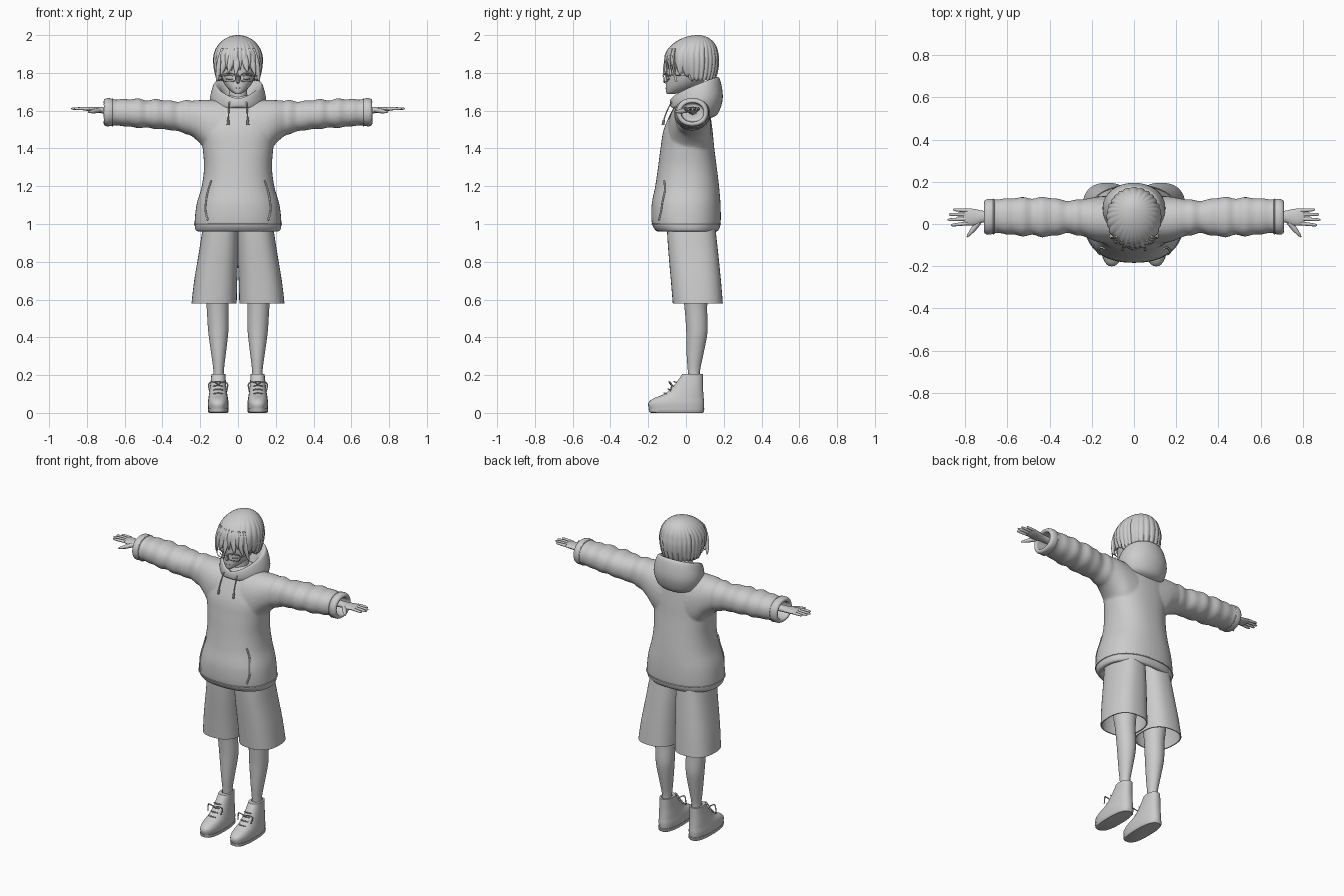
import bpy, bmesh, math
from mathutils import Vector

if "Cube" in bpy.data.objects:
    bpy.data.objects.remove(bpy.data.objects["Cube"])

GREY = (0.6, 0.6, 0.6, 1)
mat = bpy.data.materials.new("plain grey")
mat.use_nodes = True
mat.diffuse_color = GREY
mat.node_tree.nodes["Principled BSDF"].inputs["Base Color"].default_value = GREY


def finish(name, data, mirror=False, angle=40):
    ob = bpy.data.objects.new(name, data)
    bpy.context.collection.objects.link(ob)
    data.materials.append(mat)
    if mirror:
        ob.modifiers.new("mirror", "MIRROR")
    if data.id_type == "MESH":
        bpy.ops.object.select_all(action="DESELECT")
        ob.select_set(True)
        bpy.context.view_layer.objects.active = ob
        bpy.ops.object.shade_smooth_by_angle(angle=math.radians(angle))
    return ob


def blend(rows, steps=4):
    """Smooth interpolation between rows of numbers."""
    out = []
    for i in range(len(rows) - 1):
        a, b, c, d = (rows[min(max(j, 0), len(rows) - 1)] for j in range(i - 1, i + 3))
        for k in range(steps):
            t = k / steps
            out.append([q + t * (r - p) / 2 + t * t * (2 * p - 5 * q + 4 * r - s) / 2
                        + t ** 3 * (3 * q - p - 3 * r + s) / 2 for p, q, r, s in zip(a, b, c, d)])
    return out + [list(rows[-1])]


def oval(a, n, power):
    c, s = math.cos(a), math.sin(a)
    f = lambda v: math.copysign(abs(v) ** (2 / power), v)
    return f(c), f(s)


def add_loft(bm, rings, caps=True):
    vs = [[bm.verts.new(p) for p in r] for r in rings]
    n = len(vs[0])
    for a, b in zip(vs, vs[1:]):
        for i in range(n):
            bm.faces.new((a[i], a[(i + 1) % n], b[(i + 1) % n], b[i]))
    if caps:
        bm.faces.new(vs[0][::-1])
        bm.faces.new(vs[-1])
    bmesh.ops.recalc_face_normals(bm, faces=bm.faces)


def rings_z(rows, power=2.0, n=32):
    """Rows are height, left, right, front, back."""
    return [[Vector(((l + r) / 2 + (r - l) / 2 * c, (f + b) / 2 + (b - f) / 2 * s, z))
             for c, s in (oval(2 * math.pi * i / n, n, power) for i in range(n))]
            for z, l, r, f, b in rows]


def rings_x(rows, power=2.0, n=32):
    """Rows are x, front, back, bottom, top."""
    return [[Vector((x, p.x, p.y)) for p in rings_z([(0, f, b, lo, hi)], power, n)[0]]
            for x, f, b, lo, hi in rows]


def part(name, *lofts, mirror=False, angle=40, caps=True):
    bm = bmesh.new()
    for rings in lofts:
        add_loft(bm, rings, caps)
    me = bpy.data.meshes.new(name)
    bm.to_mesh(me)
    bm.free()
    return finish(name, me, mirror, angle)


def cord(name, paths, radius, mirror=True, cyclic=False):
    cu = bpy.data.curves.new(name, "CURVE")
    cu.dimensions = "3D"
    cu.bevel_depth, cu.bevel_resolution, cu.use_fill_caps = radius, 2, True
    for path in paths:
        sp = cu.splines.new("POLY")
        pts = path if cyclic else blend(path, 5)
        sp.points.add(len(pts) - 1)
        for p, co in zip(sp.points, pts):
            p.co = (*co, 1)
        sp.use_cyclic_u = cyclic
    return finish(name, cu, mirror)


# Hoodie body: hollow hem, sloping shoulders
torso_rows = blend([(0.96, .222, -.155, .168), (1.0, .23, -.18, .183), (1.1, .22, -.182, .183),
                    (1.2, .192, -.163, .175), (1.3, .18, -.148, .163), (1.4, .187, -.135, .15),
                    (1.5, .2, -.118, .14), (1.6, .18, -.075, .125), (1.65, .12, -.045, .105),
                    (1.68, .07, -.025, .08)], 5)
body = [(z, -w, w, f, b) for z, w, f, b in torso_rows]
hollow = [(z, -w, w, f, b) for z, w, f, b in ((1.06, .18, -.12, .14), (0.96, .2, -.135, .148))]

# Sleeves: flared armpit, soft folds, open cuff
sleeve = blend([(.08, -.1, .135, 1.3, 1.655), (.15, -.09, .132, 1.36, 1.657), (.2, -.075, .125, 1.425, 1.656),
                (.25, -.055, .115, 1.468, 1.652), (.3, -.045, .11, 1.486, 1.65), (.4, -.058, .124, 1.502, 1.656),
                (.52, -.055, .124, 1.51, 1.66), (.64, -.046, .12, 1.52, 1.662), (.7, -.045, .113, 1.52, 1.66)], 7)
for row in sleeve:
    x = row[0]
    if x > .25:
        fold = .004 * math.sin(x * 75) + .003 * math.sin(x * 47 + 1)
        row[1] -= fold
        row[2] += fold * .8
        row[3] -= fold * .6
        row[4] += fold
cuff = [(.712, -.042, .11, 1.523, 1.657), (.712, -.026, .094, 1.54, 1.641), (.6, -.026, .094, 1.545, 1.64)]
hoodie = part("hoodie", rings_z(hollow + body, 2.3, 48),
              rings_x(sleeve + cuff, 2.2), [[Vector((-p.x, p.y, p.z)) for p in r]
                                           for r in rings_x(sleeve + cuff, 2.2)], angle=60)
remesh = hoodie.modifiers.new("merge", "REMESH")
remesh.mode, remesh.voxel_size, remesh.use_smooth_shade = "VOXEL", .007, True
soft = hoodie.modifiers.new("soften", "SMOOTH")
soft.factor, soft.iterations = .5, 4


def on_torso(x, z, lift=.002):
    """Point on the front of the hoodie."""
    z0, w, f, b = min(torso_rows, key=lambda r: abs(r[0] - z))
    depth = (1 - min(abs(x) / w, 1) ** 2.3) ** (1 / 2.3)
    return (x, (f + b) / 2 - (b - f) / 2 * depth - lift, z)


# Pocket openings and hem seam
cord("pocket_edges", [[on_torso(x, z) for x, z in ((.142, 1.23), (.158, 1.18), (.17, 1.12), (.172, 1.07), (.16, 1.02))]], .005)
seam = rings_z([(1.0, -.231, .231, -.181, .184)], 2.3, 48)[0]
cord("hem_seam", [seam], .003, False, True)
cord("cuff_seams", [rings_x([(.665, -.047, .117, 1.518, 1.662)], 2.2)[0]], .003, True, True)

# Hood: a folded collar, low in front and high at the back
hood = []
for w, cy, d, front, back in blend([(.1, .04, .09, 1.61, 1.56), (.132, .045, .125, 1.62, 1.585),
                                    (.147, .055, .14, 1.64, 1.67), (.13, .05, .13, 1.662, 1.765),
                                    (.112, .045, .112, 1.66, 1.775), (.085, .04, .085, 1.645, 1.73),
                                    (.06, .03, .06, 1.64, 1.64)], 4):
    ring = []
    for i in range(48):
        a = 2 * math.pi * i / 48
        t = (1 - math.cos(a)) / 2
        ring.append(Vector((w * math.sin(a) * (1 - .15 * math.cos(a)), cy - d * math.cos(a),
                            front + (back - front) * t ** .7)))
    hood.append(ring)
part("hood", hood, angle=60)
cord("drawstrings", [[(.042, -.06, 1.665), (.047, -.085, 1.63), (.05, -.108, 1.58), (.053, -.122, 1.53)]], .0035)
part("drawstring_tips", rings_z([(1.525, .046, .06, -.129, -.115), (1.55, .045, .058, -.124, -.11)], n=8), mirror=True)

# Shorts: two wide open legs
leg_out = blend([(.58, .007, .246, -.07, .195), (.7, .004, .232, -.08, .185), (.85, -.002, .207, -.093, .17),
                 (.96, -.004, .19, -.1, .158), (1.04, -.004, .175, -.1, .15)])
leg_in = [(.9, .02, .18, -.06, .13), (.7, .012, .222, -.072, .177), (.58, .013, .24, -.064, .189)]
part("shorts", rings_z(leg_in + leg_out, 2.5, 40), mirror=True)

# Bare legs
part("legs", rings_z(blend([(.16, .075, .132, .012, .075), (.22, .075, .13, .01, .074), (.3, .066, .14, .004, .09),
                           (.4, .054, .154, .002, .11), (.46, .05, .16, 0, .115), (.56, .05, .166, -.008, .112),
                           (.66, .045, .175, -.02, .12), (.92, .03, .17, -.04, .13)])), mirror=True)

# Shoes: sole and upper
part("soles", rings_z([(0, .056, .154, -.185, .09), (.006, .051, .159, -.195, .095), (.022, .05, .16, -.198, .097)],
                      2.6), mirror=True)
part("shoe_uppers", rings_z(blend([(.02, .052, .158, -.195, .094), (.05, .05, .16, -.2, .096), (.075, .053, .157, -.175, .094),
                                  (.1, .057, .153, -.115, .092), (.14, .062, .148, -.068, .09), (.19, .066, .142, -.03, .09),
                                  (.205, .067, .141, -.02, .09)]) + [(.206, .076, .131, .005, .08), (.17, .08, .128, .01, .075)],
                            2.4), mirror=True)
laces = [[(.08, y, z), (.105, y - .012, z + .004), (.13, y, z)] for y, z in ((-.105, .102), (-.084, .122), (-.066, .142), (-.052, .162))]
laces += [[(.105, -.08, .15), (.105 + s * .03, -.09, .165), (.105 + s * .05, -.075, .15),
           (.105 + s * .045, -.085, .115)] for s in (1, -1)]
cord("laces", laces, .0035)

# Hands: palm, four fingers, thumb
part("palms", rings_x(blend([(.62, .01, .06, 1.578, 1.622), (.71, .008, .062, 1.585, 1.62), (.75, -.006, .07, 1.59, 1.62),
                            (.79, -.006, .074, 1.596, 1.62), (.808, 0, .068, 1.602, 1.616)]), n=20), mirror=True)


def digit(start, end, r0, r1):
    start, end = Vector(start), Vector(end)
    way = (end - start).normalized()
    u = way.cross(Vector((0, 0, 1))).normalized()
    v = u.cross(way)
    return [[start.lerp(end, t) + r * (u * math.cos(a) + v * math.sin(a))
             for a in (math.pi * i / 5 for i in range(10))]
            for t, r in ((0, r0), (.5, r0 * .95), (.9, r1), (1, r1 * .4))]


digits = [digit((.79, y0, 1.61), (x, y1, 1.611), .0088, .0065)
          for y0, y1, x in ((.003, -.006, .868), (.024, .02, .883), (.045, .045, .878), (.064, .068, .858))]
digits.append(digit((.735, .008, 1.602), (.792, -.062, 1.592), .013, .006))
part("fingers", *digits, mirror=True)

# Head, neck and nose
part("head", rings_z(blend([(1.687, -.012, .012, -.1, -.07), (1.7, -.034, .034, -.106, -.01), (1.73, -.064, .064, -.107, .06),
                           (1.77, -.086, .086, -.104, .11), (1.82, -.098, .098, -.104, .14), (1.88, -.1, .1, -.1, .145),
                           (1.95, -.07, .07, -.05, .11)]), 2.1), angle=70)
part("neck", rings_z([(1.6, -.055, .055, -.03, .08), (1.74, -.045, .045, -.03, .06)]))
part("nose", rings_z([(1.745, -.006, .006, -.112, -.095), (1.752, -.01, .01, -.122, -.095), (1.8, -.004, .004, -.105, -.09)], n=8))
part("ears", rings_x([(.085, .01, .04, 1.765, 1.82), (.105, .012, .045, 1.76, 1.825), (.11, .018, .04, 1.77, 1.815)], n=16), mirror=True)
cord("mouth", [[(-.016, -.106, 1.721), (0, -.109, 1.719), (.016, -.106, 1.721)]], .0015, False)
cord("eyelids", [[(.022, -.1, 1.782), (.045, -.1, 1.79), (.072, -.083, 1.784)],
                 [(.028, -.102, 1.768), (.045, -.099, 1.765), (.065, -.087, 1.769)]], .0025)

# Glasses: rounded rims, bridge and arms
rim = [(.047 + .034 * c, -.118 + .012 * (c + 1), 1.775 + .022 * s)
       for c, s in (oval(2 * math.pi * i / 28, 28, 3) for i in range(28))]
cord("glasses_rims", [rim], .0022, True, True)
cord("glasses_bridge", [[(-.014, -.118, 1.78), (0, -.124, 1.784), (.014, -.118, 1.78)]], .0022, False)
cord("glasses_arms", [[(.081, -.094, 1.783), (.1, -.07, 1.785), (.107, .03, 1.79)]], .0022)

# Hair: crown shell with combed ridges and pointed lock tips
N = 216


def hair_ring(t, inset=0):
    ring = []
    for i in range(N):
        a = 2 * math.pi * i / N
        c, s = math.cos(a), math.sin(a)
        lock = abs((a * 27 / (2 * math.pi) + .35 * math.sin(3 * a)) % 1 - .5) * 2
        front = max(c, 0)
        end = 1.762 + .062 * front ** .6 + .03 * lock * (.4 + front)
        end -= .02 * max(0, math.cos(a * 5 + .5)) * front
        r = math.sin(min(t / .6, 1) * math.pi / 2)
        z = 1.87 + .13 * math.cos(min(t / .6, 1) * math.pi / 2)
        if t > .6:
            k = (t - .6) / .4
            z = 1.87 + (end - 1.87) * k
            r -= (.14 - .1 * front) * k * k
        r *= 1 - .045 * lock ** 2 * min(1, t * 1.8)
        ring.append(Vector(((.132 - inset) * r * s, .065 - .035 * min(t / .5, 1) - (.146 - inset) * r * c, z - inset * .6)))
    return ring


steps = [.02 + .98 * i / 22 for i in range(23)]
part("hair", [hair_ring(t) for t in steps] + [hair_ring(t, .012) for t in steps[:10:-1]], angle=50)

# Loose fringe locks hanging over the brow
locks = []
for x0, x1, tip in ((.0, -.012, 1.79), (.03, .05, 1.805), (-.03, -.05, 1.802), (.07, .09, 1.79), (-.07, -.088, 1.79),
                    (.1, .112, 1.755), (-.1, -.112, 1.755)):
    ring = []
    for k in range(7):
        t = k / 6
        x = x0 * .8 + (x1 - x0 * .8) * t
        y = .03 - .148 * math.sqrt(max(0, 1 - (x / .135) ** 2))
        y += .03 * (1 - t) ** 2
        w = .018 * math.sin(math.pi * (.12 + .86 * t)) ** .6
        z = 1.93 + (tip - 1.93) * t
        ring.append((z, x - w, x + w, y - .006, y + .008))
    locks.append(rings_z(ring, n=10))
part("fringe_locks", *locks)
